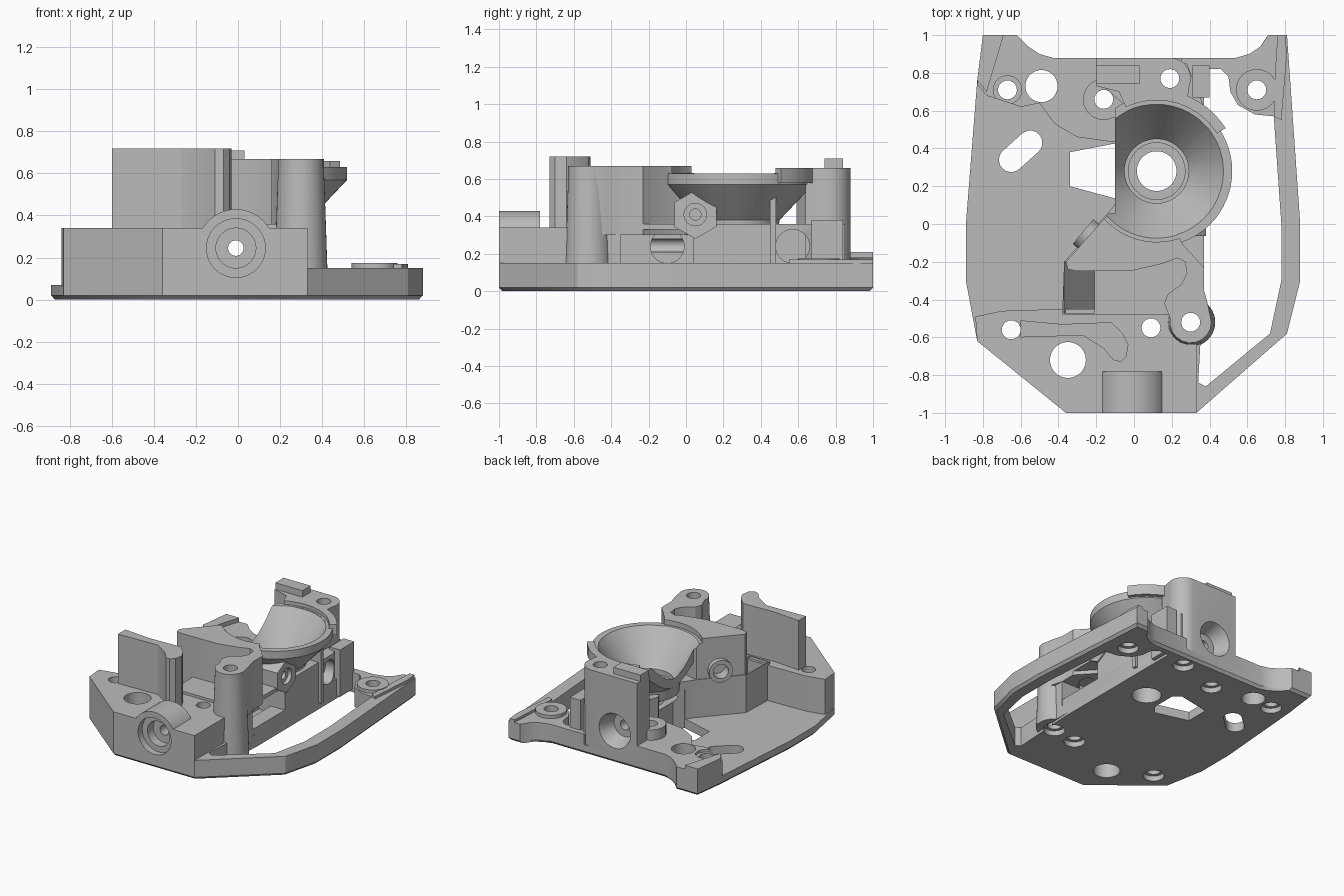
import bpy, bmesh, math
from mathutils import Vector

if "Cube" in bpy.data.objects:
    bpy.data.objects.remove(bpy.data.objects["Cube"])

scene = bpy.context.scene
grey = bpy.data.materials.new("machined grey")
grey.use_nodes = True
GREY = (0.5, 0.5, 0.5, 1)
grey.diffuse_color = GREY
grey.node_tree.nodes["Principled BSDF"].inputs["Base Color"].default_value = GREY

cutters = bpy.data.collections.new("cutters")
scene.collection.children.link(cutters)
parts, helpers = [], []


def finish(name, bm, cutter):
    bmesh.ops.recalc_face_normals(bm, faces=bm.faces)
    mesh = bpy.data.meshes.new(name)
    bm.to_mesh(mesh)
    bm.free()
    ob = bpy.data.objects.new(name, mesh)
    if cutter == "all":
        cutters.objects.link(ob)
    else:
        scene.collection.objects.link(ob)
    if cutter:
        ob.hide_render = True
        helpers.append(ob)
    else:
        mesh.materials.append(grey)
        parts.append(ob)
    return ob


def prism(name, pts, z0, z1, cutter=None, axis="z", taper=1.0):
    """Extrude a plan (x, y), or an elevation (x, z) when axis is y."""
    bm = bmesh.new()
    def place(p, h, k):
        return (p[0] * k, p[1] * k, h) if axis == "z" else (p[0], h, p[1])
    low = [bm.verts.new(place(p, z0, taper)) for p in pts]
    high = [bm.verts.new(place(p, z1, 1)) for p in pts]
    bm.faces.new(low)
    bm.faces.new(high)
    for i in range(len(pts)):
        j = (i + 1) % len(pts)
        bm.faces.new((low[i], low[j], high[j], high[i]))
    return finish(name, bm, cutter)


def box(name, x, y, z, cutter=None):
    pts = [(x[0], y[0]), (x[1], y[0]), (x[1], y[1]), (x[0], y[1])]
    return prism(name, pts, z[0], z[1], cutter)


def rod(name, a, b, r1, r2=None, cutter=None, sides=40):
    a, b = Vector(a), Vector(b)
    bm = bmesh.new()
    bmesh.ops.create_cone(bm, cap_ends=True, segments=sides, radius1=r1,
                          radius2=r1 if r2 is None else r2, depth=(b - a).length)
    bm.transform((b - a).to_track_quat("Z", "Y").to_matrix().to_4x4())
    bmesh.ops.translate(bm, verts=bm.verts, vec=(a + b) / 2)
    return finish(name, bm, cutter)


def lathe(name, centre, profile, cutter=None, sides=64):
    bm = bmesh.new()
    rings = []
    for r, z in profile:
        angles = [2 * math.pi * i / sides for i in range(sides)]
        rings.append([bm.verts.new((centre[0] + r * math.cos(t),
                                    centre[1] + r * math.sin(t), z)) for t in angles])
    for a, b in zip(rings, rings[1:]):
        for i in range(sides):
            j = (i + 1) % sides
            bm.faces.new((a[i], a[j], b[j], b[i]))
    bm.faces.new(rings[0])
    bm.faces.new(rings[-1])
    return finish(name, bm, cutter)


def arc(c, r, a0, a1, n=10):
    steps = [math.radians(a0 + (a1 - a0) * i / n) for i in range(n + 1)]
    return [(c[0] + r * math.cos(t), c[1] + r * math.sin(t)) for t in steps]


def cut(part, cutter):
    mod = part.modifiers.new("cut", "BOOLEAN")
    mod.operation, mod.solver, mod.object = "DIFFERENCE", "EXACT", cutter


BOWL = (0.12, 0.28)
POST = (0.3, -0.52)

# Base plate and the open frame on the right
right_edge = [(0.33, -1), (0.81, -0.58), (0.88, -0.3), (0.88, 0), (0.81, 1), (0.71, 1),
              (0.67, 0.94), (0.61, 0.9), (0.54, 0.88)]
left_back = [(-0.43, 0.88), (-0.5, 0.9), (-0.56, 0.94), (-0.62, 1), (-0.8, 1)]
left_edge = [(-0.83, 0.76), (-0.89, 0), (-0.89, -0.3), (-0.83, -0.62), (-0.36, -1)]
outline = right_edge + left_back + left_edge
chamfer = prism("base_chamfer", outline, 0, 0.02, taper=0.98)
plate = prism("base_plate", outline, 0.02, 0.07)
rim = prism("right_rim", right_edge + [(0.25, 0.88), (0.25, -0.95)], 0.02, 0.15)
opening = prism("opening", [(0.34, -0.84), (0.38, -0.86), (0.72, -0.58), (0.78, -0.3),
                            (0.78, 0), (0.74, 0.57), (0.64, 0.58), (0.55, 0.63),
                            (0.51, 0.7), (0.5, 0.78), (0.46, 0.82), (0.37, 0.82),
                            (0.37, -0.3)], -0.1, 0.5, "local")
for part in (chamfer, plate, rim):
    cut(part, opening)
prism("rim_lip", [(0.74, 0.57), (0.78, 0.55), (0.81, 0.9), (0.8, 1), (0.76, 1),
                  (0.75, 0.85)], 0.1, 0.17)
rod("right_ear_pad", (0.65, 0.71, 0.05), (0.65, 0.71, 0.175), 0.11)

# Raised pads at the back left
prism("back_left_pad", left_back + [(-0.83, 0.74), (-0.78, 0.68), (-0.6, 0.62),
                                    (-0.5, 0.64), (-0.42, 0.53), (-0.3, 0.46),
                                    (-0.08, 0.43), (0, 0.6), (0, 0.88)], 0.03, 0.18)
prism("back_left_ear", [(-0.8, 1), (-0.69, 1), (-0.78, 0.7), (-0.83, 0.76)], 0.03, 0.21)
prism("screw_pad", arc((-0.16, 0.66), 0.11, 90, 300) + [(0.02, 0.55), (0.02, 0.77)],
      0.1, 0.26)

# Front block with the bored boss
prism("front_block", [(-0.83, -0.62), (-0.36, -1), (0.33, -1), (0.33, -0.45),
                      (-0.38, -0.45), (-0.7, -0.46), (-0.84, -0.49)], 0.02, 0.34)
rod("front_boss", (-0.01, -1, 0.245), (-0.01, -0.78, 0.245), 0.185)

# Central body with the side pocket and the ramp
body = prism("central_body", [(-0.38, -0.48), (0.37, -0.48), (0.37, 0.62), (0.28, 0.85),
                              (-0.15, 0.85), (-0.15, 0.72), (-0.02, 0.6), (-0.08, 0.45),
                              (-0.04, 0.38), (-0.04, 0.2), (-0.12, 0.08),
                              (-0.37, -0.2)], 0.02, 0.36)
cut(body, box("pocket", (0.15, 0.6), (-0.35, 0.04), (0.1, 0.33), "local"))
cut(body, prism("ramp", [(-0.37, 0.35), (-0.21, 0.12), (-0.21, 0.5), (-0.37, 0.5)],
                -0.47, -0.2, "local", "y"))
for y, x in ((-0.1, 0.0), (0.57, 0.22)):
    cut(body, rod("side_bore", (x, y, 0.24), (0.6, y, 0.24), 0.09, cutter="local"))

# Tall middle block, joined to the front post
prism("middle_block", [(-0.13, 0.06), (-0.36, -0.2), (-0.35, -0.24), (-0.3, -0.25),
                       (0, -0.245), (0.15, -0.21), (0.23, -0.18), (0.27, -0.2),
                       (0.28, -0.26), (0.25, -0.32), (0.18, -0.37), (0.16, -0.42)]
      + arc(POST, 0.11, 170, 360) + [(0.39, -0.42), (0.37, -0.35), (0.37, -0.23),
                                    (0.26, -0.11), (0.2, 0)], 0.3, 0.67)
rod("front_post", POST + (0.02,), POST + (0.66,), 0.13, 0.108)
prism("tall_wall", [(-0.6, -0.51), (-0.38, -0.53), (-0.12, -0.52), (-0.06, -0.58),
                    (-0.03, -0.64), (-0.04, -0.7), (-0.07, -0.73), (-0.11, -0.72),
                    (-0.16, -0.66), (-0.27, -0.59), (-0.6, -0.6)], 0.3, 0.72)

# Conical bowl, open to the left
bowl = lathe("bowl", BOWL, [(0.2, 0.2), (0.22, 0.38), (0.4, 0.57), (0.4, 0.63),
                            (0.01, 0.63)])
cut(bowl, box("bowl_side", (-0.6, -0.1), (-0.4, 0.9), (0, 1), "local"))
prism("bowl_lip", arc(BOWL, 0.43, 32, 100) + arc(BOWL, 0.36, 100, 32), 0.58, 0.66)

# Back block
prism("back_block", [(-0.2, 0.88), (0.2, 0.88)] + arc((0.19, 0.77), 0.11, 80, -20)
      + [(0.28, 0.64), (0.12, 0.66), (-0.03, 0.59), (-0.08, 0.7), (-0.2, 0.73)], 0.02, 0.66)
box("back_tab", (-0.2, 0.03), (0.74, 0.84), (0.6, 0.71))

# Details on the right side
box("side_lug", (0.31, 0.4), (0.67, 0.84), (0.02, 0.38))
box("side_fin", (0.25, 0.39), (0.45, 0.48), (0.05, 0.52))
rod("right_nozzle", (0.2, 0.05, 0.41), (0.38, 0.05, 0.41), 0.13, sides=6)
rod("left_nozzle", (-0.15, -0.14, 0.42), (-0.27, -0.04, 0.42), 0.085)

# Holes through everything: bowl interior, window, slot
lathe("bowl_inside", BOWL, [(0.105, -0.1), (0.105, 0.3), (0.15, 0.3), (0.15, 0.34),
                            (0.17, 0.34), (0.17, 0.38), (0.355, 0.632), (0.375, 0.632),
                            (0.375, 0.9)], "all")
prism("window", [(-0.34, 0.38), (-0.08, 0.43), (-0.03, 0.38), (-0.03, 0.2), (-0.08, 0.13),
                 (-0.34, 0.2)], -0.1, 0.3, "all")
prism("slot", arc((-0.55, 0.43), 0.065, -45, 135) + arc((-0.65, 0.34), 0.065, 135, 315),
      -0.1, 0.3, "all")

# Screw holes with counterbores underneath
screws = [(-0.65, -0.56), (0.09, -0.55), POST, (0.19, 0.77), (-0.16, 0.66),
          (-0.67, 0.71), (0.65, 0.71)]
for p in screws:
    rod("screw_hole", p + (-0.1,), p + (0.9,), 0.05, cutter="all", sides=24)
    rod("counterbore", p + (-0.1,), p + (0.04,), 0.075, cutter="all", sides=24)
rod("head_recess", (-0.67, 0.71, 0.16), (-0.67, 0.71, 0.3), 0.075, cutter="all")
for p, r in (((-0.35, -0.72), 0.095), ((-0.49, 0.73), 0.085)):
    rod("large_hole", p + (-0.1,), p + (0.6,), r, cutter="all")

# Bores along the length and into the nozzles
for y0, y1, r in ((-1.1, -0.95, 0.14), (-1.1, -0.88, 0.095), (-1.1, 1.1, 0.037)):
    rod("long_bore", (-0.01, y0, 0.245), (-0.01, y1, 0.245), r, cutter="all")
rod("back_recess", (-0.01, 0.76, 0.245), (-0.01, 0.9, 0.245), 0.09, 0.14, "all")
for x, r in ((0.35, 0.06), (0.3, 0.03)):
    rod("right_nozzle_bore", (x, 0.05, 0.41), (0.6, 0.05, 0.41), r, cutter="all")
rod("left_nozzle_bore", (-0.2, -0.1, 0.42), (-0.35, 0.03, 0.42), 0.055, cutter="all")

# Apply the cuts, shade, and remove the cutters
for ob in parts:
    mod = ob.modifiers.new("holes", "BOOLEAN")
    mod.operation, mod.solver = "DIFFERENCE", "EXACT"
    mod.operand_type, mod.collection = "COLLECTION", cutters
bpy.context.view_layer.update()
graph = bpy.context.evaluated_depsgraph_get()
done = [bpy.data.meshes.new_from_object(ob.evaluated_get(graph)) for ob in parts]
for ob, mesh in zip(parts, done):
    ob.modifiers.clear()
    ob.data = mesh
    mesh.materials.clear()
    mesh.materials.append(grey)
    for face in mesh.polygons:
        face.material_index = 0
        face.use_smooth = True
    mesh.set_sharp_from_angle(angle=math.radians(30))
for ob in helpers:
    bpy.data.objects.remove(ob)
bpy.data.collections.remove(cutters)
